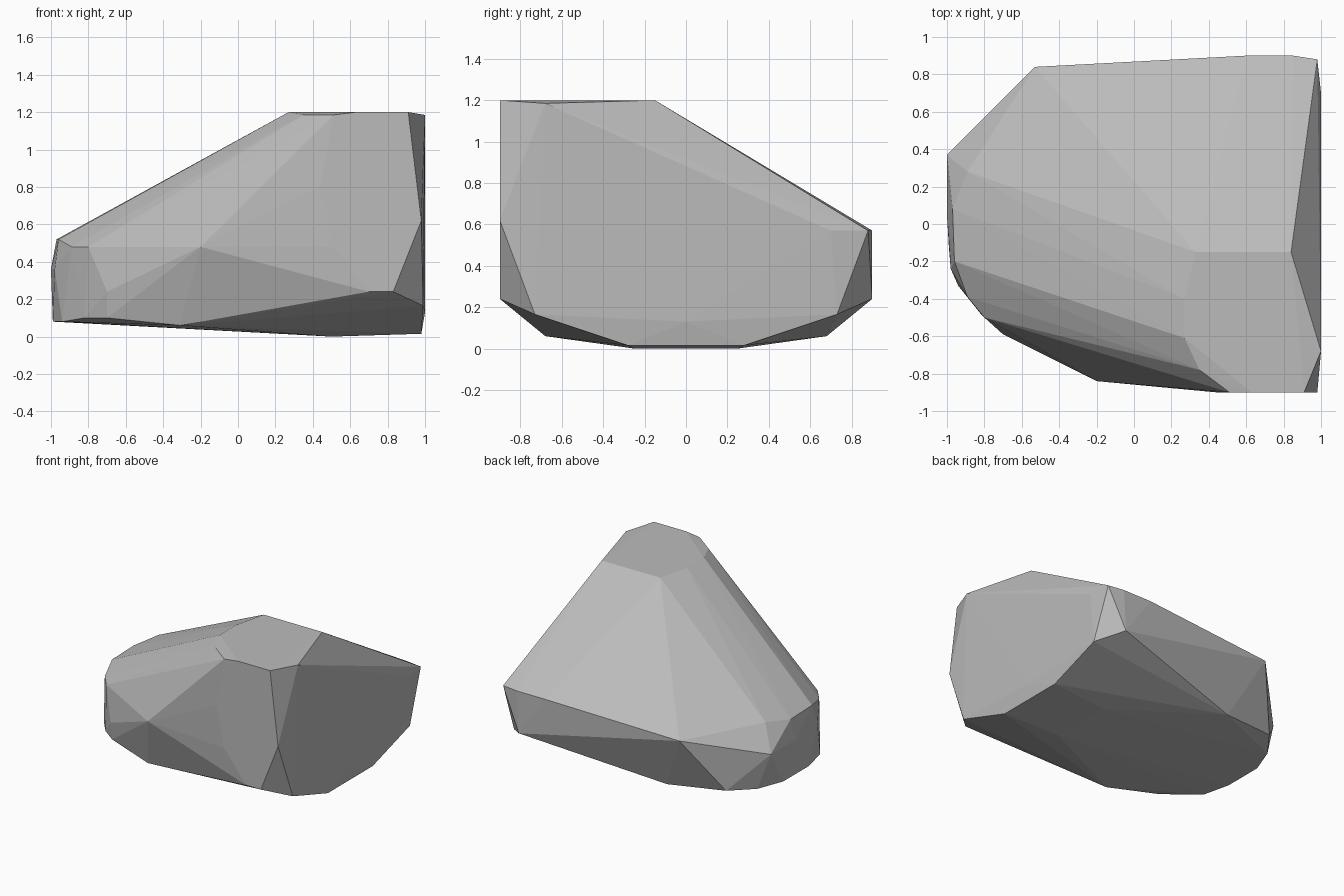
import bpy
import bmesh
from mathutils import Vector

# Remove the default object
default_cube = bpy.data.objects.get("Cube")
if default_cube:
    bpy.data.objects.remove(default_cube, do_unlink=True)


def level(height, outline):
    """Corners that share one height."""
    return [Vector((x, y, height)) for x, y in outline]


def mirrored(corners):
    """Corners repeated on the front and back of the boulder."""
    return corners + [Vector((c.x, -c.y, c.z)) for c in corners]


def stone_material(name, colour):
    material = bpy.data.materials.new(name)
    material.use_nodes = True
    material.diffuse_color = colour
    shader = material.node_tree.nodes["Principled BSDF"]
    shader.inputs["Base Color"].default_value = colour
    shader.inputs["Roughness"].default_value = 0.9
    return material


def chiselled_stone(name, corners, material):
    """Wrap the chosen corners in a convex, flat-faceted stone."""
    bm = bmesh.new()
    for corner in corners:
        bm.verts.new(corner)
    bmesh.ops.convex_hull(bm, input=bm.verts[:], use_existing_faces=False)
    loose = [v for v in bm.verts if not v.link_faces]
    bmesh.ops.delete(bm, geom=loose, context="VERTS")
    bmesh.ops.recalc_face_normals(bm, faces=bm.faces[:])
    mesh = bpy.data.meshes.new(name)
    bm.to_mesh(mesh)
    bm.free()
    for polygon in mesh.polygons:
        polygon.use_smooth = False
    mesh.materials.append(material)
    stone = bpy.data.objects.new(name, mesh)
    bpy.context.collection.objects.link(stone)
    return stone


# Underside: nearly flat, rising gently toward the narrow end
underside = mirrored(
    level(0, [(0.5, 0.25)])
    + level(0.015, [(0.98, 0.28)])
    + level(0.06, [(-0.31, 0.68)])
    + level(0.165, [(0.99, 0.73)])
    + level(0.24, [(0.83, 0.9)])
)

# Rounded toe at the narrow end
toe = level(0.08, [(-0.91, 0.41), (-0.99, 0.2), (-0.99, -0.12), (-0.94, -0.33)])
toe += level(0.1, [(-0.77, 0.6), (-0.82, -0.48), (-0.7, -0.57)])
toe += level(0.24, [(-0.7, -0.59)])
toe += level(0.36, [(-1, 0.37), (-1, 0.05), (-0.98, -0.24)])

# Shoulder where the side walls meet the slopes
shoulder = level(0.52, [(-0.97, 0.08), (-0.96, -0.2), (-0.53, 0.84)])
shoulder += level(0.55, [(-0.89, 0.28)])
shoulder += level(0.48, [(-0.89, -0.39), (-0.8, -0.5), (-0.2, -0.84)])

# Steep back rim and broad end wall
back_rim = level(0.57, [(0.98, 0.88), (0.85, 0.9), (0.6, 0.9), (1, 0.7)])
end_wall = level(0.62, [(0.98, -0.9)]) + level(0.13, [(1, 0)])

# Near-vertical front wall
front_wall = level(0.24, [(0.7, -0.9)]) + level(0.48, [(0.51, -0.9)])
front_wall += level(0.8, [(0.44, -0.9)])

# Flat crown with chipped corners
crown = level(1.2, [(0.33, -0.15), (0.84, -0.15), (0.27, -0.4),
                    (0.27, -0.61), (0.63, -0.9), (0.91, -0.9)])
crown += level(1.185, [(0.35, -0.78), (0.51, -0.9), (1, -0.68)])

grey = stone_material("stone grey", (0.5, 0.5, 0.5, 1))
chiselled_stone(
    "boulder",
    underside + toe + shoulder + back_rim + end_wall + front_wall + crown,
    grey,
)
